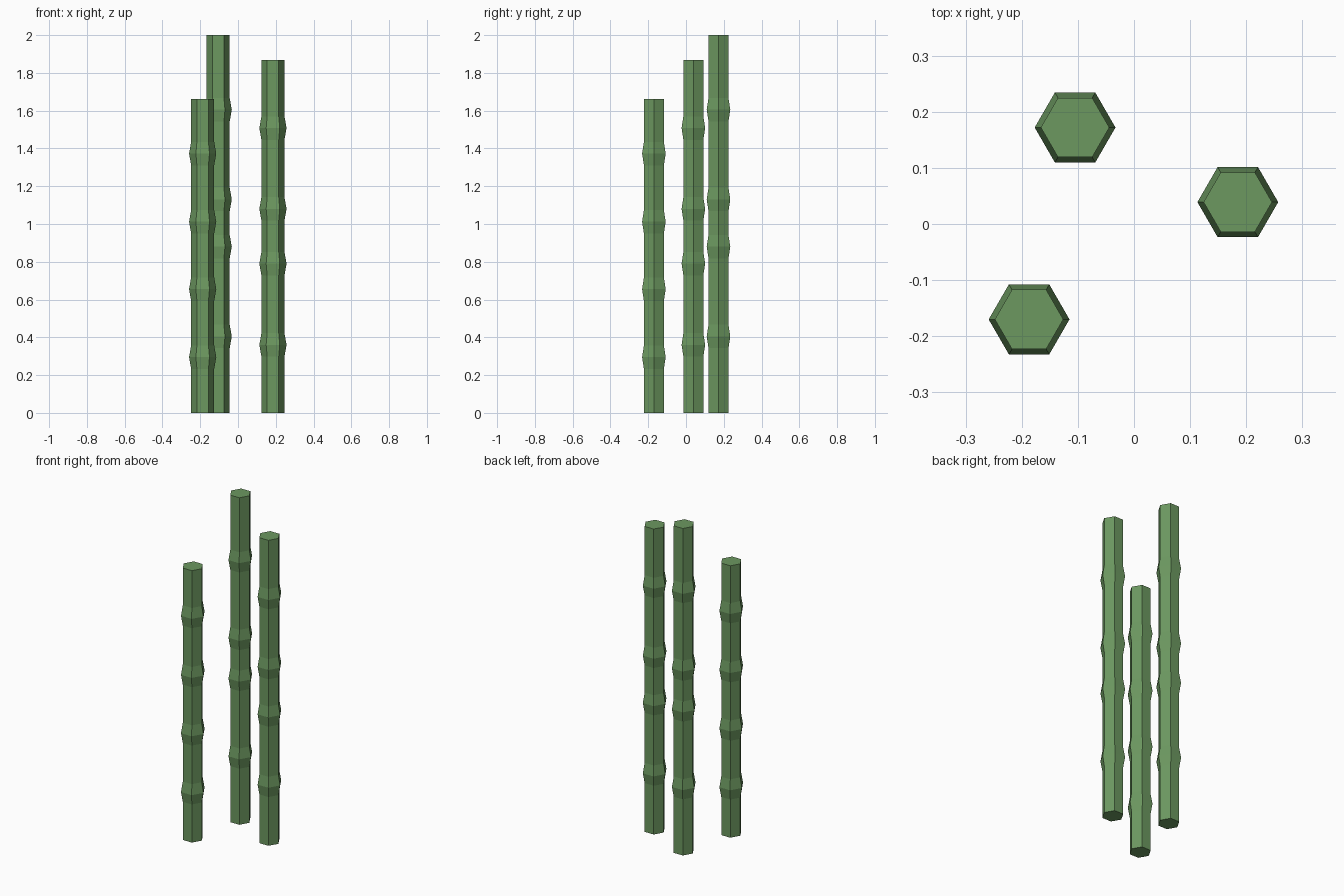
import bpy
import bmesh
from math import cos, sin, pi

cube = bpy.data.objects.get("Cube")
if cube:
    bpy.data.objects.remove(cube, do_unlink=True)

SIDES = 6
STEM_RADIUS = 0.061
NODE_RADIUS = 0.072
NODE_HALF = 0.062

green = bpy.data.materials.new("stalk green")
green.use_nodes = True
colour = (0.15, 0.314, 0.117, 1)
green.diffuse_color = colour
green.node_tree.nodes["Principled BSDF"].inputs["Base Color"].default_value = colour


def stalk(name, x, y, height, nodes):
    """Hexagonal stalk that swells to a ridge at each node height."""
    profile = [(STEM_RADIUS, 0)]
    for z in nodes:
        profile += [(STEM_RADIUS, z - NODE_HALF), (NODE_RADIUS, z),
                    (STEM_RADIUS, z + NODE_HALF)]
    profile.append((STEM_RADIUS, height))

    bm = bmesh.new()
    rings = [[bm.verts.new((r * cos(2 * pi * i / SIDES),
                            r * sin(2 * pi * i / SIDES), z))
              for i in range(SIDES)] for r, z in profile]
    for low, high in zip(rings, rings[1:]):
        for i in range(SIDES):
            j = (i + 1) % SIDES
            bm.faces.new((low[i], low[j], high[j], high[i]))
    # flat end caps
    bm.faces.new(rings[0][::-1])
    bm.faces.new(rings[-1])

    mesh = bpy.data.meshes.new(name)
    bm.to_mesh(mesh)
    bm.free()
    mesh.materials.append(green)
    obj = bpy.data.objects.new(name, mesh)
    obj.location = (x, y, 0)
    bpy.context.collection.objects.link(obj)


# Three separate stalks of different heights
stalk("short_stalk", -0.187, -0.17, 1.663, (0.295, 0.655, 1.012, 1.373))
stalk("tall_stalk", -0.105, 0.172, 2.0, (0.405, 0.88, 1.13, 1.605))
stalk("middle_stalk", 0.185, 0.039, 1.868, (0.36, 0.79, 1.08, 1.508))
